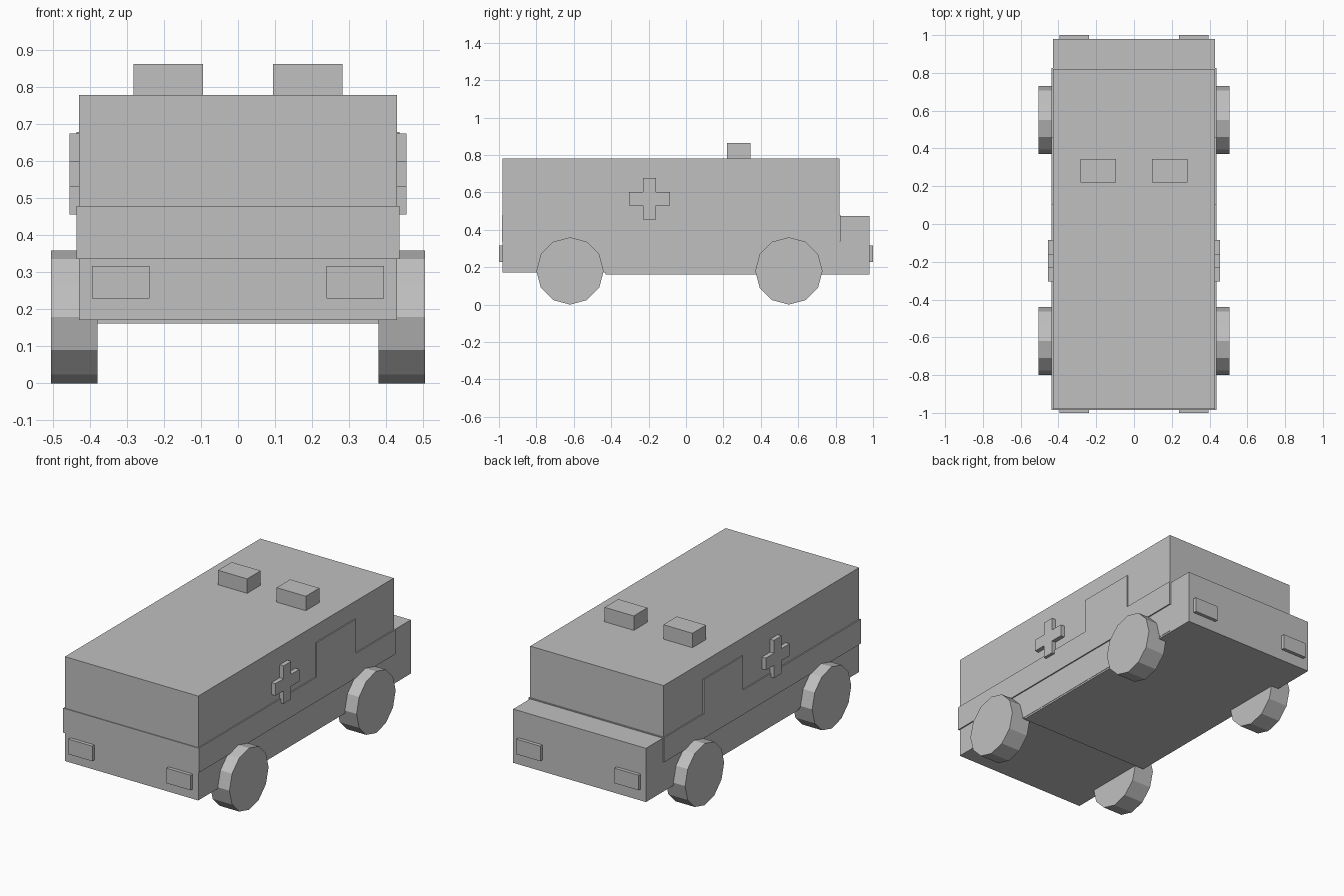
import bpy, bmesh, math
from mathutils import Matrix

if "Cube" in bpy.data.objects:
    bpy.data.objects.remove(bpy.data.objects["Cube"], do_unlink=True)

grey = bpy.data.materials.new("plain grey")
grey.use_nodes = True
colour = (0.53, 0.53, 0.53, 1)
grey.diffuse_color = colour
grey.node_tree.nodes["Principled BSDF"].inputs["Base Color"].default_value = colour


def finish(name, bm):
    bmesh.ops.recalc_face_normals(bm, faces=bm.faces[:])
    mesh = bpy.data.meshes.new(name)
    bm.to_mesh(mesh)
    bm.free()
    mesh.materials.append(grey)
    obj = bpy.data.objects.new(name, mesh)
    bpy.context.collection.objects.link(obj)
    return obj


def side_profile(name, points, x0, x1):
    """Extrude a (y, z) outline from x0 to x1."""
    bm = bmesh.new()
    face = bm.faces.new([bm.verts.new((x0, y, z)) for y, z in points])
    new = bmesh.ops.extrude_face_region(bm, geom=[face])["geom"]
    verts = [v for v in new if isinstance(v, bmesh.types.BMVert)]
    bmesh.ops.translate(bm, verts=verts, vec=(x1 - x0, 0, 0))
    return finish(name, bm)


def box(name, x, y, z):
    return side_profile(name, [(y[0], z[0]), (y[1], z[0]), (y[1], z[1]), (y[0], z[1])], *x)


def wheel(name, x, y, radius=0.18, width=0.125):
    bm = bmesh.new()
    bmesh.ops.create_cone(bm, cap_ends=True, segments=12, radius1=radius,
                          radius2=radius, depth=width,
                          matrix=Matrix.Translation((x, y, radius))
                          @ Matrix.Rotation(math.pi / 2, 4, 'Y'))
    return finish(name, bm)


# Main shell and the slightly lower chassis that ends in the bonnet
box("body", (-0.43, 0.43), (-0.98, 0.82), (0.172, 0.78))
box("bonnet", (-0.428, 0.428), (-0.43, 0.98), (0.162, 0.475))

# Raised belt with the door panel standing above it
side_profile("belt_and_doors",
             [(-0.985, 0.337), (0.825, 0.337), (0.825, 0.48), (0.46, 0.48),
              (0.46, 0.68), (0.1, 0.68), (0.1, 0.48), (-0.985, 0.48)],
             -0.437, 0.437)

# Cross outline: arm half width and arm reach around the centre
a, r, cy, cz = 0.035, 0.11, -0.195, 0.566
cross = [(cy + u, cz + v) for u, v in
         [(-a, -r), (a, -r), (a, -a), (r, -a), (r, a), (a, a),
          (a, r), (-a, r), (-a, a), (-r, a), (-r, -a), (-a, -a)]]

# Paired parts on both sides
for side, s in (("left", 1), ("right", -1)):
    side_profile("cross_" + side, cross, s * 0.425, s * 0.455)
    box("roof_light_" + side, (s * 0.095, s * 0.283), (0.22, 0.345), (0.775, 0.864))
    for end, wy, e in (("front", -0.62, -1), ("rear", 0.55, 1)):
        wheel(f"wheel_{end}_{side}", s * 0.4425, wy)
        box(f"lamp_{end}_{side}", (s * 0.239, s * 0.394),
            (e * 0.97, e * 1.0), (0.229, 0.317))
